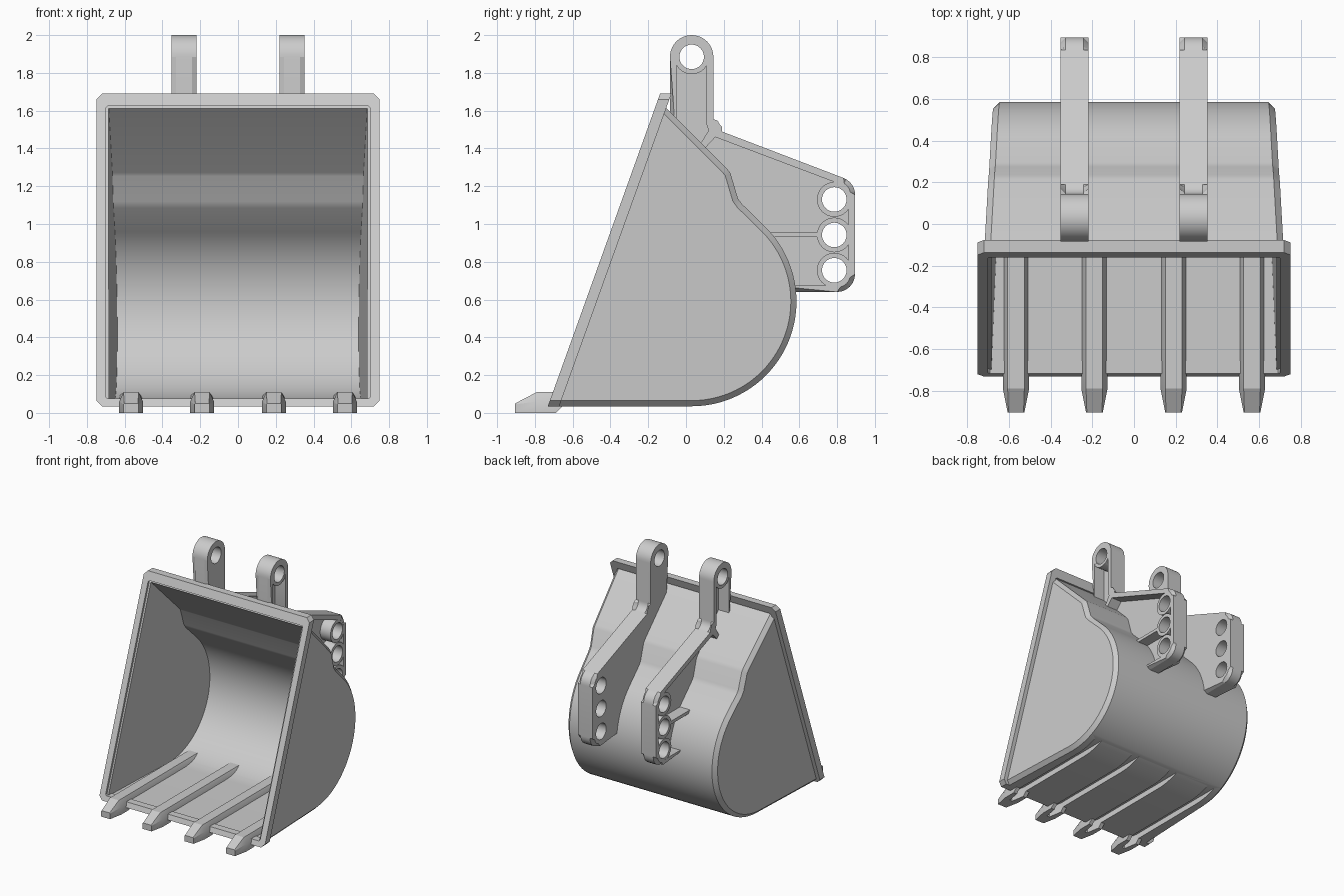
import bpy, bmesh
from math import sin, cos, radians, pi
from mathutils import Vector

if "Cube" in bpy.data.objects:
    bpy.data.objects.remove(bpy.data.objects["Cube"])


def make(name, bm):
    bmesh.ops.recalc_face_normals(bm, faces=bm.faces)
    me = bpy.data.meshes.new(name)
    bm.to_mesh(me)
    bm.free()
    ob = bpy.data.objects.new(name, me)
    bpy.context.collection.objects.link(ob)
    return ob


def loft(bm, rings):
    """Closed solid through a row of equal-length point rings."""
    vs = [[bm.verts.new(p) for p in r] for r in rings]
    n = len(vs[0])
    for a, b in zip(vs, vs[1:]):
        for i in range(n):
            bm.faces.new((a[i], a[(i + 1) % n], b[(i + 1) % n], b[i]))
    bm.faces.new(vs[0])
    bm.faces.new(vs[-1][::-1])
    return vs


def prism(bm, pts, x0, x1):
    return loft(bm, [[(x, y, z) for y, z in pts] for x in (x0, x1)])


def tube(bm, loops):
    """Ring solid: loops outer-front, outer-back, inner-back, inner-front."""
    vs = [[bm.verts.new(p) for p in l] for l in loops]
    n = len(vs[0])
    for k in range(4):
        a, b = vs[k], vs[(k + 1) % 4]
        for i in range(n):
            bm.faces.new((a[i], a[(i + 1) % n], b[(i + 1) % n], b[i]))


def arc(cy, cz, r, a0, a1, n):
    return [(cy + r * cos(radians(a0 + (a1 - a0) * i / n)),
             cz + r * sin(radians(a0 + (a1 - a0) * i / n))) for i in range(n + 1)]


def offset(pts, d):
    """Shift an open (y, z) profile to its left by d with mitred corners."""
    v = [Vector(p) for p in pts]
    out = []
    for i, p in enumerate(v):
        t0 = (p - v[max(i - 1, 0)]) if i else (v[1] - p)
        t1 = (v[i + 1] - p) if i < len(v) - 1 else t0
        n0, n1 = (Vector((-t.y, t.x)).normalized() for t in (t0, t1))
        out.append(tuple(p + (n0 + n1) * d / (1 + n0.dot(n1))))
    return out


def cut(ob, cutter):
    m = ob.modifiers.new("cut", 'BOOLEAN')
    m.operation, m.solver, m.object = 'DIFFERENCE', 'EXACT', cutter


def mirror(ob):
    ob.modifiers.new("mirror", 'MIRROR')


def front_y(z):
    return -0.725 + (z - 0.053) * 0.359


def half_width(p):
    depth = (p[0] + 0.725) * 0.941 - (p[1] - 0.053) * 0.338
    return 0.72 - 0.044 * depth


# Bucket shell: curved back sheet with chamfered, tapering side plates
outer = [(-0.70, 0.035)] + arc(0.03, 0.59, 0.555, -90, 45, 36) + [
    (0.295, 1.107), (0.275, 1.135), (0.235, 1.27), (0.215, 1.295), (-0.125, 1.635)]
side, inner = offset(outer, 0.03), offset(outer, 0.035)
bm = bmesh.new()


def row(pts, sign, inset, ref):
    return [bm.verts.new((sign * (half_width(r) - inset), *p)) for p, r in zip(pts, ref)]


lq, lp = row(side, -1, 0, side), row(outer, -1, 0.03, side)
rp, rq = row(outer, 1, 0.03, side), row(side, 1, 0, side)
li, ri = row(inner, -1, 0.035, inner), row(inner, 1, 0.035, inner)
for a, b in ((lq, lp), (lp, rp), (rp, rq), (li, ri)):
    for i in range(len(a) - 1):
        bm.faces.new((a[i], a[i + 1], b[i + 1], b[i]))
for loop in (lq, rq, li, ri):
    bm.faces.new(loop)
for k in (0, -1):
    bm.faces.new((lq[k], lp[k], rp[k], rq[k], ri[k], li[k]))
for q, i in ((lq, li), (rq, ri)):
    bm.faces.new((q[0], q[-1], i[-1], i[0]))
shell = make("bucket_shell", bm)

# Mouth rim: slanted frame with chamfered outer corners
c, w, z0, z1 = 0.03, 0.75, 0.035, 1.69
out8 = [(-w + c, z0), (w - c, z0), (w, z0 + c), (w, z1 - c),
        (w - c, z1), (-w + c, z1), (-w, z1 - c), (-w, z0 + c)]
in8 = [(sx, z) for sx, z in ((-.69, .075), (.69, .075), (.70, .085), (.70, 1.615),
                             (.69, 1.625), (-.69, 1.625), (-.70, 1.615), (-.70, .085))]
bm = bmesh.new()
tube(bm, [[(x, front_y(z) + d, z) for x, z in pts]
          for pts, d in ((out8, 0), (out8, 0.06), (in8, 0.06), (in8, 0))])
rim = make("mouth_rim", bm)

# Teeth running back as floor ribs: y, half width, top half width, bottom, shoulder, top
sections = [(-0.905, 0.040, 0.036, 0.0, 0.045, 0.05), (-0.79, 0.063, 0.04, 0.0, 0.06, 0.11),
            (-0.69, 0.063, 0.04, 0.0, 0.06, 0.11), (-0.645, 0.063, 0.04, 0.045, 0.06, 0.11),
            (0.03, 0.063, 0.04, 0.05, 0.06, 0.11), (0.24, 0.063, 0.04, 0.085, 0.09, 0.11)]
bm, gm = bmesh.new(), bmesh.new()
for x in (-0.566, -0.19, 0.19, 0.566):
    loft(bm, [[(x - a, y, lo), (x + a, y, lo), (x + a, y, mid), (x + t, y, hi),
               (x - t, y, hi), (x - a, y, mid)] for y, a, t, lo, mid, hi in sections])
    # groove hollowing the underside
    loft(gm, [[(x - g, y, -0.05), (x + g, y, -0.05), (x + g, y, 0.08), (x - g, y, 0.08)]
              for y, g in ((-0.80, 0.012), (-0.68, 0.032), (0.30, 0.032))])
teeth = make("teeth", bm)
grooves = make("groove_cutter", gm)
for ob in (shell, rim, teeth):
    cut(ob, grooves)

# Hinge ear: solid plate, chamfered on its free outline
XI, XO = 0.219, 0.353
pins = [(0.03, 1.885), (0.785, 1.13), (0.785, 0.942), (0.785, 0.755)]
free = [(0.55, 0.64)] + arc(0.80, 0.735, 0.095, -90, 0, 6) + arc(0.80, 1.155, 0.095, 0, 69, 6) \
    + arc(0.215, 1.555, 0.07, 249, 180, 6) + arc(0.03, 1.885, 0.115, 0, 180, 20) + [(-0.085, 1.58)]
hidden = [(0.22, 1.27), (0.275, 1.105), (0.41, 0.965)] + arc(0.03, 0.59, 0.54, 35, 10, 4)
bm = bmesh.new()
a, b = prism(bm, free + hidden, XI, XO)
edges = [bm.edges.get((r[i], r[i + 1])) for r in (a, b) for i in range(len(free) - 1)]
bmesh.ops.bevel(bm, geom=edges, offset=0.024, segments=1, affect='EDGES')
ears = make("hinge_ears", bm)

# Recesses on the outer face of the ear, and the pin holes
bm = bmesh.new()
prism(bm, [(-0.05, 1.85), (0.108, 1.85), (0.108, 1.53), (0.12, 1.495), (0.06, 1.40), (-0.05, 1.50)],
      XI + 0.04, 0.5)
prism(bm, [(0.155, 1.46), (0.81, 1.213), (0.845, 1.19), (0.86, 1.15), (0.86, 0.73), (0.84, 0.69),
           (0.80, 0.675), (0.5, 0.675), (0.35, 0.95), (0.2, 1.1), (0.16, 1.28), (0.09, 1.39)],
      XI + 0.04, 0.5)
pockets = make("pocket_cutter", bm)
bm = bmesh.new()
for y, z in pins:
    prism(bm, arc(y, z, 0.065, 0, 348.75, 31), 0.1, 0.5)
holes = make("hole_cutter", bm)
cut(ears, pockets)
cut(ears, holes)
mirror(ears)

# Bosses around the pin holes
bm = bmesh.new()
for y, z in pins:
    ro, r = (arc(y, z, rad, 0, 348.75, 31) for rad in (0.092, 0.065))
    tube(bm, [[(x, *p) for p in pts] for pts, x in
              ((ro, XI + 0.03), (ro, XO - 0.001), (r, XO - 0.001), (r, XI + 0.03))])
bosses = make("pin_bosses", bm)
mirror(bosses)

# Stiffening rib from the shell to the middle boss
bm = bmesh.new()
prism(bm, [(0.44, 0.93), (0.70, 0.93), (0.70, 0.955), (0.44, 0.955)], XI + 0.03, XO - 0.003)
rib = make("ear_ribs", bm)
mirror(rib)

# Apply modifiers, drop the cutters and shade
parts = [shell, rim, teeth, ears, bosses, rib]
for ob in (grooves, pockets, holes):
    ob.hide_render = True
for ob in parts:
    bpy.ops.object.select_all(action='DESELECT')
    ob.select_set(True)
    bpy.context.view_layer.objects.active = ob
    bpy.ops.object.convert(target='MESH')
    bpy.ops.object.shade_smooth_by_angle(angle=radians(25))
for ob in (grooves, pockets, holes):
    bpy.data.objects.remove(ob)
